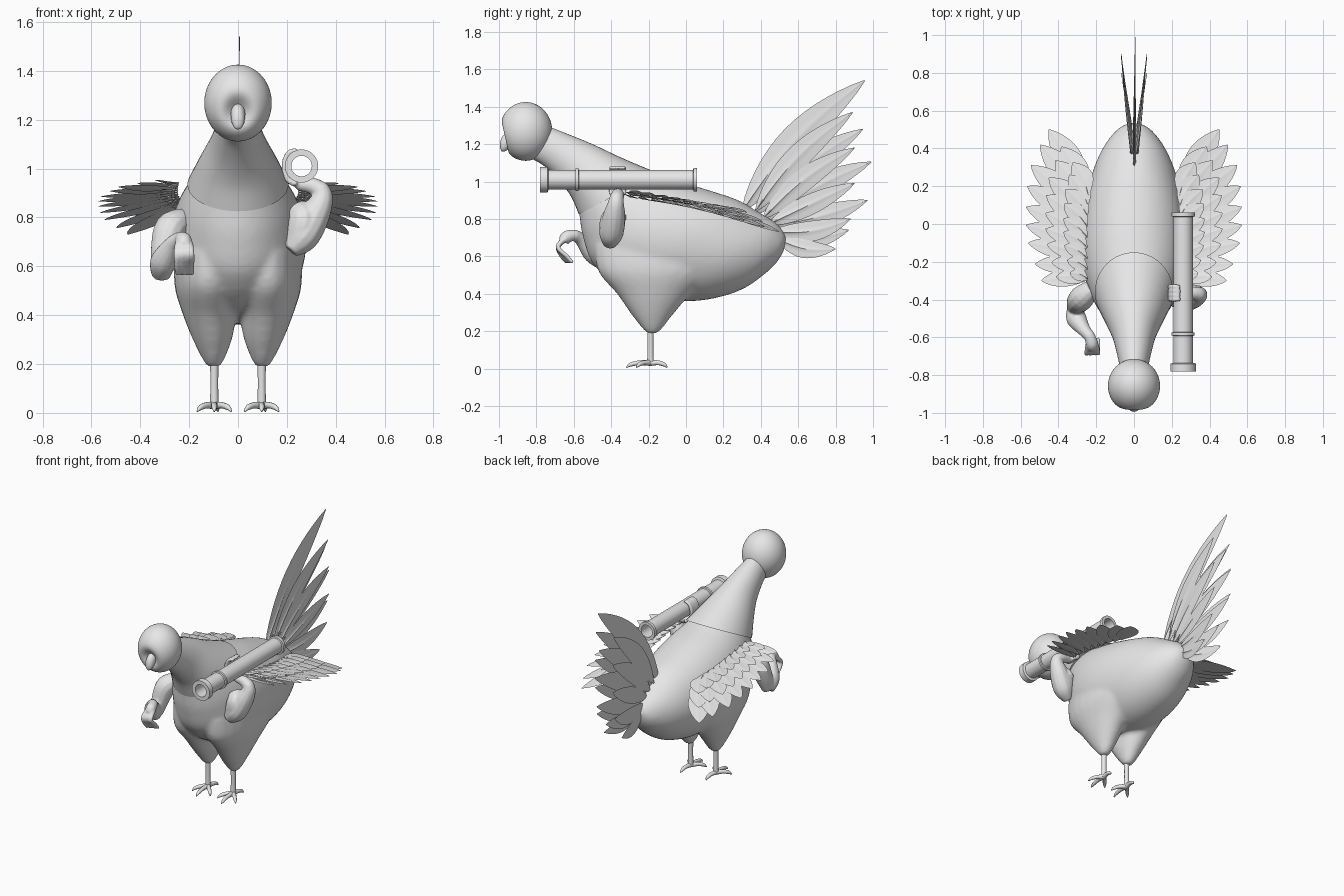
import bpy, bmesh, math
from mathutils import Vector as V

cube = bpy.data.objects.get("Cube")
if cube:
    bpy.data.objects.remove(cube)

grey = bpy.data.materials.new("plain_grey")
grey.use_nodes = True
grey.diffuse_color = (0.8, 0.8, 0.8, 1)
grey.node_tree.nodes["Principled BSDF"].inputs["Base Color"].default_value = (0.8, 0.8, 0.8, 1)


def finish(bm, name, angle=60, voxel=0, smooth=0):
    bmesh.ops.recalc_face_normals(bm, faces=bm.faces)
    me = bpy.data.meshes.new(name)
    bm.to_mesh(me)
    bm.free()
    me.materials.append(grey)
    ob = bpy.data.objects.new(name, me)
    bpy.context.collection.objects.link(ob)
    bpy.ops.object.select_all(action='DESELECT')
    ob.select_set(True)
    bpy.context.view_layer.objects.active = ob
    if voxel:
        r = ob.modifiers.new("blend", 'REMESH')
        r.mode, r.voxel_size, r.use_smooth_shade = 'VOXEL', voxel, True
        s = ob.modifiers.new("soften", 'SMOOTH')
        s.factor, s.iterations = 0.5, smooth
        bpy.ops.object.shade_smooth()
    else:
        bpy.ops.object.shade_smooth_by_angle(angle=math.radians(angle))
    return ob


def curve(pts, steps=5):
    """Catmull-Rom through tuples of any length."""
    pts = [tuple(p) for p in pts]
    p = [pts[0]] + pts + [pts[-1]]
    out = []
    for i in range(1, len(p) - 2):
        for k in range(steps):
            t = k / steps
            out.append([b + .5 * t * (c - a + t * (2*a - 5*b + 4*c - d + t * (3*(b - c) + d - a)))
                        for a, b, c, d in zip(p[i-1], p[i], p[i+1], p[i+2])])
    return out + [list(pts[-1])]


def loft(bm, rings, n=24):
    """Rings of (centre, axis, axis) joined with quads and capped."""
    loops = []
    for c, a, b in rings:
        loops.append([bm.verts.new(c + a * math.cos(2*math.pi*i/n) + b * math.sin(2*math.pi*i/n))
                      for i in range(n)])
    for p, q in zip(loops, loops[1:]):
        for i in range(n):
            bm.faces.new((p[i], p[(i+1) % n], q[(i+1) % n], q[i]))
    bm.faces.new(loops[0])
    bm.faces.new(loops[-1])


def tube(bm, pts, n=12, steps=5):
    """Round limb through (x, y, z, radius) points."""
    path = curve(pts, steps)
    c = [V(p[:3]) for p in path]
    rings = []
    a = None
    for i, p in enumerate(path):
        t = (c[min(i+1, len(c)-1)] - c[max(i-1, 0)]).normalized()
        a = t.orthogonal().normalized() if a is None else (a - t * a.dot(t)).normalized()
        rings.append((c[i], a * p[3], t.cross(a) * p[3]))
    loft(bm, rings, n)


def trunk(bm, sections, n=40):
    """Sections given by top (y, z), bottom (y, z) and half width."""
    rings = []
    for ty, tz, by, bz, w in curve(sections, 6):
        top, bot = V((0, ty, tz)), V((0, by, bz))
        rings.append(((top + bot) / 2, V((w, 0, 0)), (top - bot) / 2))
    loft(bm, rings, n)


# Body with two thighs blended in
bm = bmesh.new()
trunk(bm, [(-.3, 1.08, -.58, .9, .15), (-.16, 1.03, -.57, .82, .2), (0, .99, -.55, .7, .245),
           (.15, .945, -.49, .55, .275), (.28, .9, -.32, .42, .275), (.4, .83, .0, .36, .235),
           (.48, .78, .27, .41, .17), (.53, .72, .45, .53, .09), (.535, .68, .52, .62, .03)])
for s in (-1, 1):
    rings = [(V((s*x, y, z)), V((a, 0, 0)), V((0, b, 0))) for x, y, z, a, b in curve(
        [(.1, -.18, .185, .02, .02), (.1, -.18, .21, .04, .05), (.105, -.18, .3, .08, .12),
         (.115, -.17, .4, .11, .2), (.12, -.15, .52, .14, .32), (.12, -.13, .66, .14, .36)])]
    loft(bm, rings)
finish(bm, "body", voxel=.014, smooth=8)

# Neck overlapping the shoulders
bm = bmesh.new()
trunk(bm, [(-.75, 1.3, -.82, 1.12, .07), (-.66, 1.265, -.755, 1.08, .085), (-.5, 1.2, -.675, 1.0, .115),
           (-.34, 1.125, -.615, .92, .16), (-.15, 1.045, -.573, .825, .207)])
finish(bm, "neck")

# Head with a hollow around the beak
bm = bmesh.new()
bmesh.ops.create_uvsphere(bm, u_segments=64, v_segments=40, radius=1)
for v in bm.verts:
    v.co = V((v.co.x * .138, v.co.y * .142 - .857, v.co.z * .157 + 1.268))
    if v.co.y < -.857:
        d = (v.co.x / .05) ** 2 + ((v.co.z - 1.235) / .055) ** 2
        v.co.y += .065 * math.exp(-d)
finish(bm, "head")

bm = bmesh.new()
loft(bm, [(V((0, y, z)), V((w, 0, 0)), V((0, -h * .4, h))) for y, z, w, h in curve(
    [(-.9, 1.235, .03, .04), (-.945, 1.222, .03, .038), (-.972, 1.2, .027, .034),
     (-.985, 1.182, .02, .022), (-.99, 1.17, .006, .008)])], 20)
finish(bm, "beak")

# Legs and clawed feet
for s, side in ((-1, "right"), (1, "left")):
    x, y = s * .097, -.19
    bm = bmesh.new()
    tube(bm, [(x, y, .025, .018), (x, y, .12, .016), (x, y, .24, .018)], 16)
    finish(bm, side + "_leg")
    bm = bmesh.new()
    for dx, dy in ((0, -.13), (-.07, -.075), (.07, -.075), (.015, .09)):
        tube(bm, [(x, y, .03, .016), (x + dx*.45, y + dy*.45, .031, .013),
                  (x + dx*.8, y + dy*.8, .022, .011), (x + dx, y + dy, .006, .003)], 10)
    finish(bm, side + "_foot")

# Muscular arms
bm = bmesh.new()
tube(bm, [(-.22, -.34, .79, .05), (-.275, -.39, .755, .066), (-.3, -.42, .67, .058), (-.315, -.45, .57, .04)])
tube(bm, [(-.315, -.45, .565, .04), (-.305, -.5, .62, .054), (-.265, -.56, .69, .036), (-.23, -.6, .715, .03)])
tube(bm, [(-.235, -.59, .715, .028), (-.222, -.635, .705, .034), (-.22, -.655, .68, .03)])
for i, dx in enumerate((-.032, -.01, .012, .03)):
    tube(bm, [(-.22 + dx*.7, -.645, .695, .016), (-.22 + dx, -.685, .65, .013),
              (-.218 + dx, -.665 + .01*i, .6, .011), (-.218 + dx, -.635 + .01*i, .565, .009)], 8)
finish(bm, "right_arm", voxel=.007, smooth=3)

bm = bmesh.new()
tube(bm, [(.24, -.36, .83, .05), (.27, -.39, .79, .07), (.25, -.4, .72, .06), (.215, -.41, .665, .035)])
tube(bm, [(.215, -.41, .665, .035), (.265, -.4, .72, .065), (.315, -.385, .81, .062),
          (.345, -.375, .88, .045), (.335, -.37, .925, .035)])
tube(bm, [(.34, -.37, .91, .038), (.3, -.365, .93, .034), (.24, -.365, .935, .024)])
for i in range(4):
    y = -.4 + .023 * i
    tube(bm, [(.24, y, .935, .014), (.2, y, .96, .013), (.19, y, 1.02, .012),
              (.21, y, 1.065, .012), (.245, y, 1.075, .01)], 8)
finish(bm, "left_arm", voxel=.007, smooth=3)

# Hollow shoulder tube: outer and inner profile turned around its length
bm = bmesh.new()
profile = [(-.78, .042), (-.78, .068), (-.74, .068), (-.735, .052), (-.592, .052), (-.59, .061), (-.575, .061),
           (-.573, .052), (.038, .052), (.04, .062), (.06, .062), (.06, .042)]
n = 40
rows = [[bm.verts.new((.26 + r * math.cos(2*math.pi*i/n), y, 1.01 + r * math.sin(2*math.pi*i/n)))
         for i in range(n)] for y, r in profile]
for p, q in zip(rows, rows[1:] + rows[:1]):
    for i in range(n):
        bm.faces.new((p[i], p[(i+1) % n], q[(i+1) % n], q[i]))
finish(bm, "launcher_tube", 30)


def feather(bm, root, tip, width, normal, bend=0, thick=.007, peak=.75):
    """Thin pointed leaf with a raised quill."""
    root, tip, normal = V(root), V(tip), V(normal)
    side = normal.cross(tip - root).normalized()
    normal = (tip - root).cross(side).normalized()
    rows, n = [], 14
    for k in range(n + 1):
        u = k / n
        w = width / 2 * max(.04, math.sin(math.pi * u ** peak) ** .75)
        c = root.lerp(tip, u) + side * bend * math.sin(math.pi * u)
        rows.append([bm.verts.new(c + side * w * a + normal * thick * b * max(.15, 1 - u))
                     for a, b in ((-1, 0), (-.5, .5), (-.12, .6), (0, 1.3), (.12, .6), (.5, .5), (1, 0),
                                  (.5, -.5), (0, -.8), (-.5, -.5))])
    m = len(rows[0])
    for p, q in zip(rows, rows[1:]):
        for i in range(m):
            bm.faces.new((p[i], p[(i+1) % m], q[(i+1) % m], q[i]))
    bm.faces.new(rows[0])
    bm.faces.new(rows[-1])


# Wings: three overlapping rows of feathers fanned from the shoulder
tips = curve([(.45, .5, .73), (.545, .31, .79), (.57, .09, .845), (.56, -.1, .885), (.49, -.3, .925)], 2)
for s, side in ((-1, "right"), (1, "left")):
    bm = bmesh.new()
    for row, (reach, lift, width) in enumerate(((1, 0, .125), (.7, .016, .115), (.42, .03, .1))):
        for i, tip in enumerate(tips):
            u = i / (len(tips) - 1)
            root = V((.23, .13 - .43 * u, .86 + .06 * u))
            end = root.lerp(V(tip), reach) + V((0, .02 * row, lift))
            root.z += lift * .5
            start = root.lerp(end, .12)
            feather(bm, (s * start.x, start.y, start.z), (s * end.x, end.y, end.z),
                    width * (1.12 - .4 * u), (s * .25, .3, 1), s * .012, peak=1.05)
    finish(bm, side + "_wing", 50)

# Tail: a central fan and two shorter outer fans, standing upright
bm = bmesh.new()
for ry, rz, ty, tz, w, b in ((.3, .84, .955, 1.54, .17, .05), (.36, .82, .945, 1.28, .14, .035),
                             (.4, .79, .99, 1.105, .13, .02), (.43, .76, .97, .9, .12, -.02),
                             (.46, .72, .87, .74, .11, -.035)):
    feather(bm, (0, ry, rz), (.006, ty, tz), w, (1, 0, 0), b, .009, .9)
for s in (-1, 1):
    for ry, rz, ty, tz, w, b in ((.37, .84, .89, 1.37, .13, .04), (.41, .8, .9, 1.18, .12, .03),
                                 (.44, .77, .9, .99, .11, 0), (.46, .73, .88, .8, .11, -.03),
                                 (.48, .7, .8, .64, .1, -.03)):
        feather(bm, (s * .012, ry, rz), (s * .068, ty, tz), w, (1, 0, 0), b, .009, .9)
finish(bm, "tail", 50)
